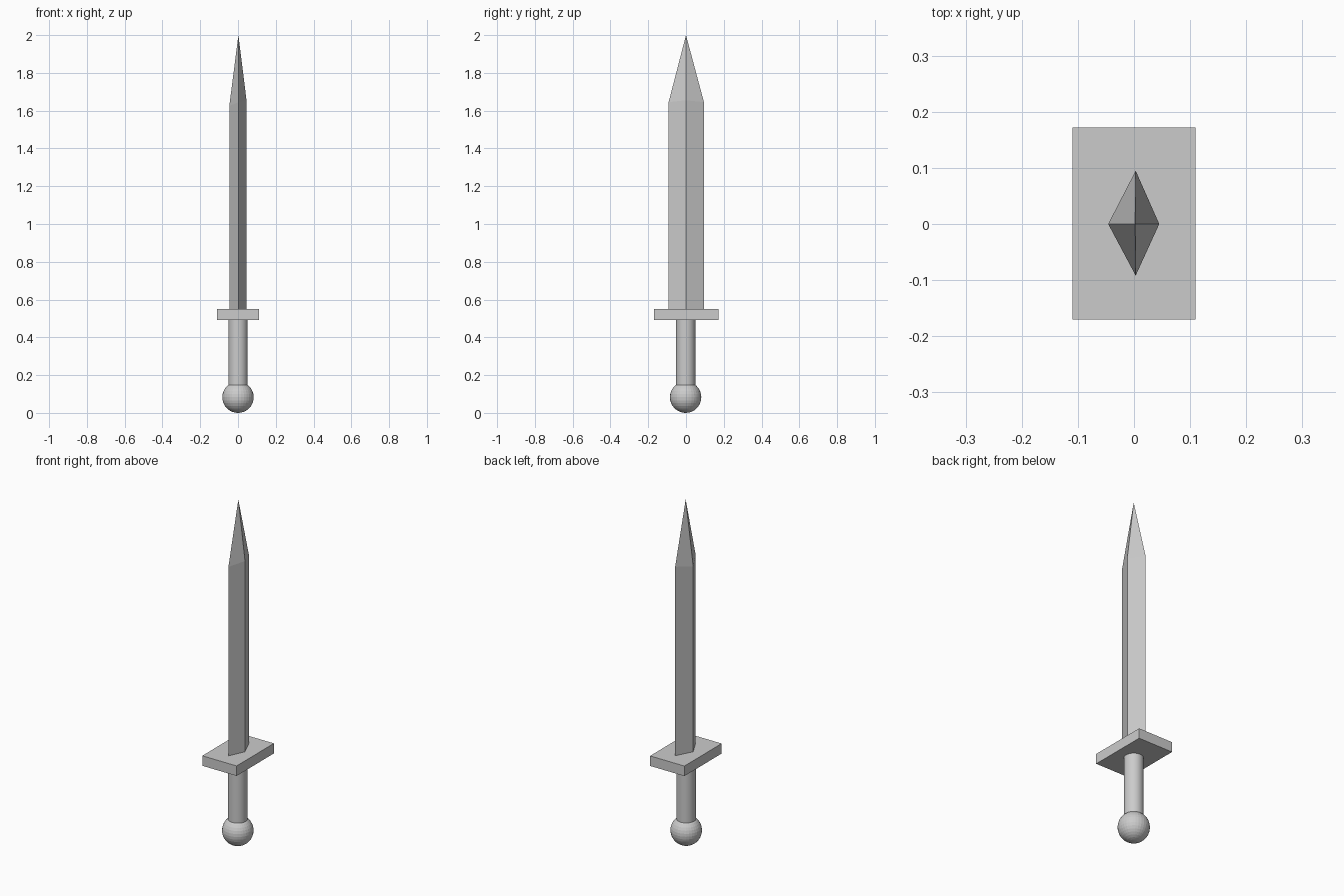
import bpy, bmesh

if "Cube" in bpy.data.objects:
    bpy.data.objects.remove(bpy.data.objects["Cube"])


def finish(bm, name):
    bmesh.ops.recalc_face_normals(bm, faces=bm.faces)
    mesh = bpy.data.meshes.new(name)
    bm.to_mesh(mesh)
    bm.free()
    obj = bpy.data.objects.new(name, mesh)
    bpy.context.collection.objects.link(obj)
    return obj


# Round pommel
bpy.ops.mesh.primitive_uv_sphere_add(segments=32, ring_count=16, radius=0.083,
                                     location=(0, -0.002, 0.083))
bpy.context.object.name = "pommel"

# Grip
GRIP_BOTTOM, GRIP_TOP = 0.148, 0.492
bpy.ops.mesh.primitive_cylinder_add(vertices=32, radius=0.051,
                                    depth=GRIP_TOP - GRIP_BOTTOM,
                                    location=(0, -0.002, (GRIP_TOP + GRIP_BOTTOM) / 2))
bpy.context.object.name = "grip"
bpy.ops.object.shade_smooth_by_angle()

# Flat cross guard
bpy.ops.mesh.primitive_cube_add(size=1, location=(0, 0.001, 0.521))
guard = bpy.context.object
guard.name = "guard"
guard.scale = (0.22, 0.342, 0.058)

# Diamond-section blade: base ring, slightly uneven shoulder ring, tip
bm = bmesh.new()
section = [(0.045, 0), (0.003, 0.095), (-0.046, 0), (0.003, -0.092)]
shoulder_z = [1.655, 1.645, 1.625, 1.645]
base = [bm.verts.new((x, y, 0.55)) for x, y in section]
shoulder = [bm.verts.new((x, y, z)) for (x, y), z in zip(section, shoulder_z)]
tip = bm.verts.new((0.002, 0, 2.0))
bm.faces.new(base)
for i in range(4):
    j = (i + 1) % 4
    bm.faces.new((base[i], base[j], shoulder[j], shoulder[i]))
    bm.faces.new((shoulder[i], shoulder[j], tip))
finish(bm, "blade")
